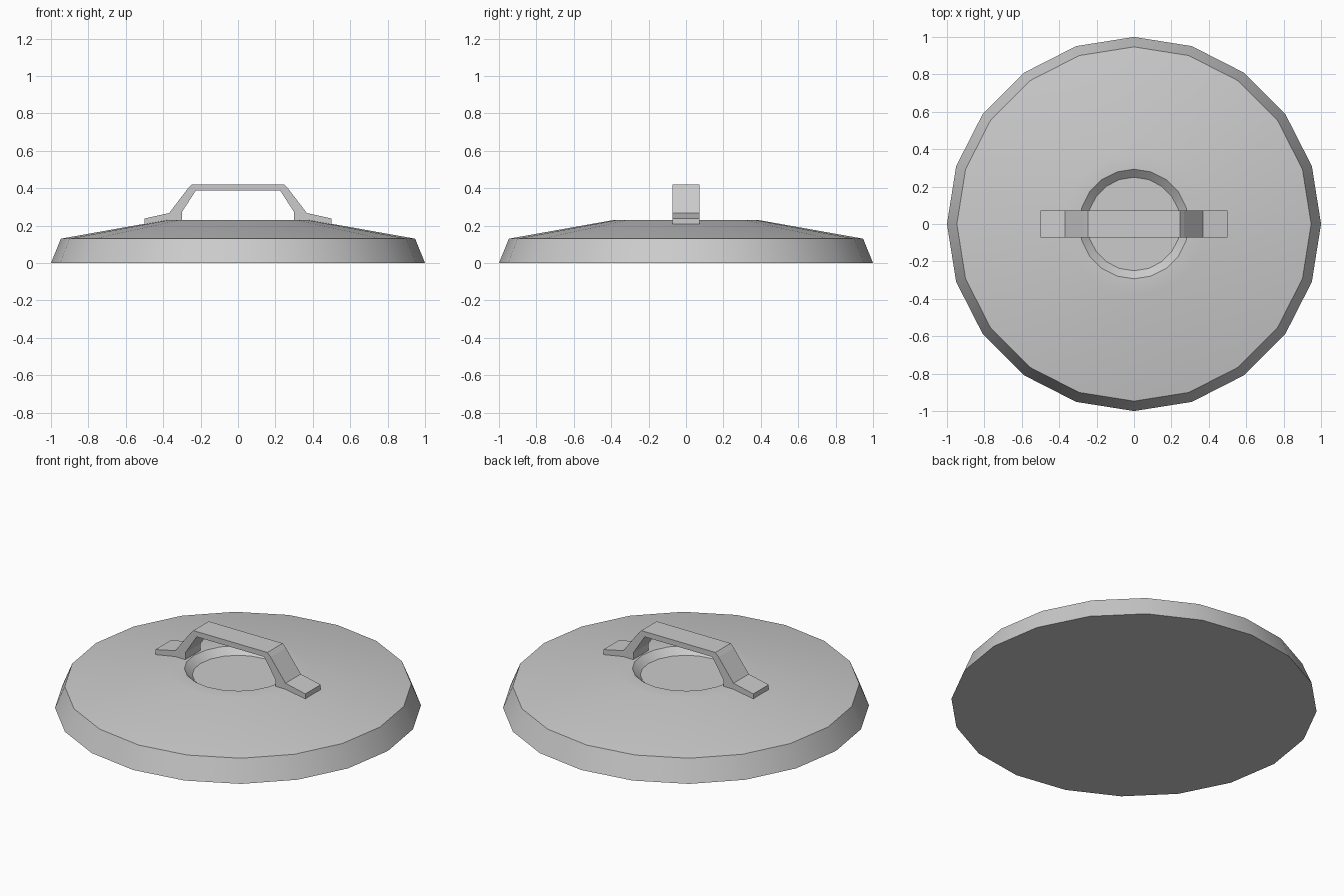
import bpy, bmesh, math

if "Cube" in bpy.data.objects:
    bpy.data.objects.remove(bpy.data.objects["Cube"])

SIDES = 20


def make_object(name, bm):
    bmesh.ops.recalc_face_normals(bm, faces=bm.faces)
    mesh = bpy.data.meshes.new(name)
    bm.to_mesh(mesh)
    bm.free()
    obj = bpy.data.objects.new(name, mesh)
    bpy.context.collection.objects.link(obj)
    return obj


def lathe(name, profile):
    """Stack of rings around z, capped at both ends."""
    bm = bmesh.new()
    rings = [[bm.verts.new((r * math.cos(i * math.tau / SIDES),
                            r * math.sin(i * math.tau / SIDES), z))
              for i in range(SIDES)] for r, z in profile]
    for a, b in zip(rings, rings[1:]):
        for i in range(SIDES):
            j = (i + 1) % SIDES
            bm.faces.new((a[i], a[j], b[j], b[i]))
    bm.faces.new(rings[0])
    bm.faces.new(rings[-1])
    return make_object(name, bm)


def extrude_xz(name, outline, half_width):
    """Side outline extruded along y."""
    bm = bmesh.new()
    face = bm.faces.new([bm.verts.new((x, -half_width, z)) for x, z in outline])
    ext = bmesh.ops.extrude_face_region(bm, geom=[face])
    moved = [v for v in ext["geom"] if isinstance(v, bmesh.types.BMVert)]
    bmesh.ops.translate(bm, verts=moved, vec=(0, 2 * half_width, 0))
    return make_object(name, bm)


# Lid: sloped rim, shallow cone, flat crown and a finger recess
lid = lathe("lid", [(1.0, 0), (0.947, 0.13), (0.38, 0.231),
                    (0.293, 0.231), (0.25, 0.193)])
bpy.context.view_layer.objects.active = lid
lid.select_set(True)
bpy.ops.object.shade_smooth_by_angle(angle=math.radians(30))

# Handle: right half of the strap outline, mirrored to the left
right = [(0.225, 0.388), (0.30, 0.272), (0.30, 0.228), (0.38, 0.228),
         (0.50, 0.207), (0.50, 0.238), (0.368, 0.267), (0.268, 0.398),
         (0.247, 0.42)]
extrude_xz("handle", right + [(-x, z) for x, z in reversed(right)], 0.073)
